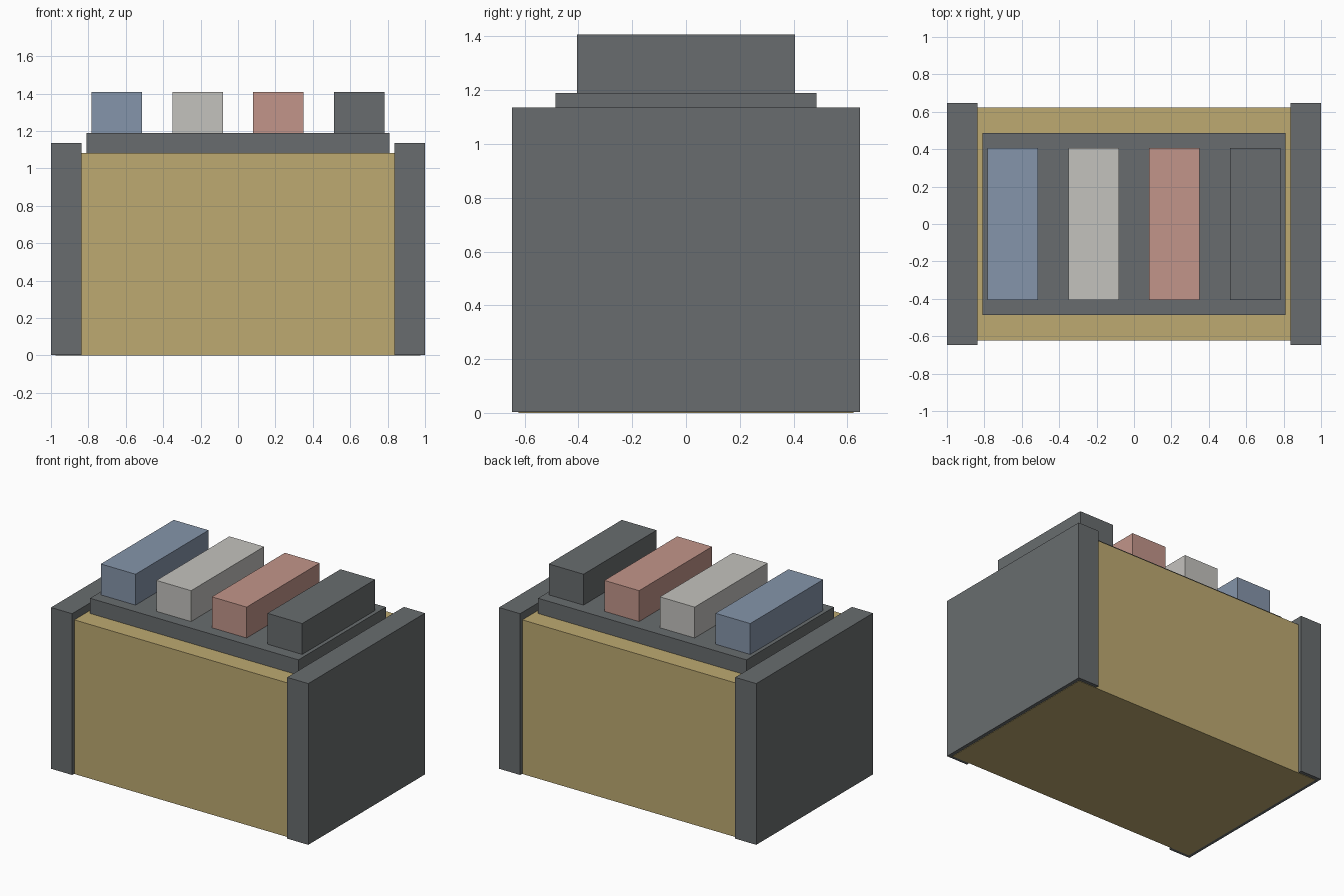
import bpy

cube = bpy.data.objects.get("Cube")
if cube:
    bpy.data.objects.remove(cube, do_unlink=True)


def material(name, rgb):
    mat = bpy.data.materials.new(name)
    mat.use_nodes = True
    colour = (*rgb, 1)
    mat.diffuse_color = colour
    mat.node_tree.nodes["Principled BSDF"].inputs["Base Color"].default_value = colour
    return mat


def box(name, mat, x, width, depth, bottom, top):
    """Flat-sided box centred on y = 0, between two heights."""
    bpy.ops.mesh.primitive_cube_add(size=1, location=(x, 0, (bottom + top) / 2))
    obj = bpy.context.object
    obj.name = name
    obj.scale = (width, depth, top - bottom)
    bpy.ops.object.transform_apply(location=False, rotation=False, scale=True)
    obj.data.materials.append(mat)
    return obj


tan = material("tan", (0.51, 0.40, 0.165))
grey = material("dark grey", (0.14, 0.152, 0.158))
blue = material("dusty blue", (0.235, 0.30, 0.405))
white = material("pale grey", (0.55, 0.54, 0.515))
red = material("dusty red", (0.54, 0.30, 0.255))

# Main body, running into both end panels and showing underneath
box("body", tan, 0, 1.95, 1.245, 0, 1.083)

# End panels, a hair above the body's underside
for side, sign in (("left", 1), ("right", -1)):
    box(side + "_end_panel", grey, sign * 0.918, 0.164, 1.296, 0.003, 1.136)

# Raised slab on the top
box("top_slab", grey, 0, 1.62, 0.972, 1.06, 1.19)

# Row of coloured blocks on the slab
for i, (name, mat) in enumerate((("blue", blue), ("pale", white),
                                 ("red", red), ("grey", grey))):
    box(name + "_block", mat, (i - 1.5) * 0.432, 0.27, 0.81, 1.17, 1.407)
